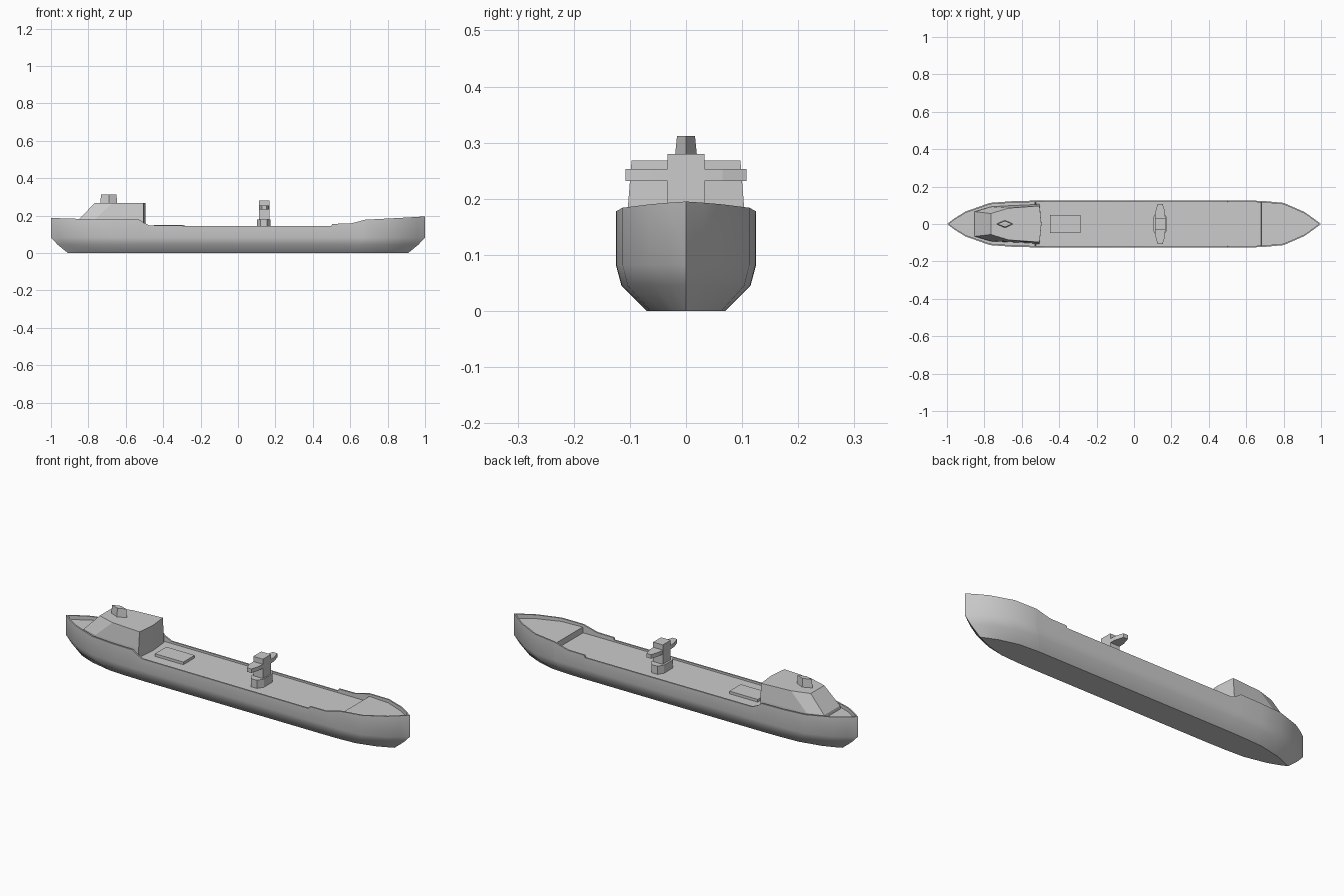
import bpy, bmesh

if "Cube" in bpy.data.objects:
    bpy.data.objects.remove(bpy.data.objects["Cube"])


def finish(bm, name):
    bmesh.ops.remove_doubles(bm, verts=bm.verts, dist=1e-5)
    bmesh.ops.recalc_face_normals(bm, faces=bm.faces)
    me = bpy.data.meshes.new(name)
    bm.to_mesh(me)
    bm.free()
    ob = bpy.data.objects.new(name, me)
    bpy.context.collection.objects.link(ob)
    return ob


def loft(name, rings):
    """Skin closed rings of equal length and cap both ends."""
    bm = bmesh.new()
    vs = [[bm.verts.new(p) for p in r] for r in rings]
    n = len(rings[0])
    for a, b in zip(vs, vs[1:]):
        for i in range(n):
            j = (i + 1) % n
            bm.faces.new((a[i], a[j], b[j], b[i]))
    bm.faces.new(vs[0])
    bm.faces.new(vs[-1])
    return finish(bm, name)


def plan(half, z):
    """Mirror a half outline (x, y) across y = 0 at height z."""
    right = [(x, -y, z) for x, y in half]
    left = [(x, y, z) for x, y in reversed(half) if y > 0]
    return right + left


def box(name, x0, x1, y0, y1, z0, z1):
    base = [(x0, y0), (x1, y0), (x1, y1), (x0, y1)]
    return loft(name, [[(x, y, z) for x, y in base] for z in (z0, z1)])


# Hull: stations of (x, half width, rail height, deck height)
stations = [
    (-1.0, 0, .188, .165), (-.96, .030, .186, .165), (-.90, .067, .184, .165),
    (-.77, .113, .180, .165), (-.65, .122, .178, .165), (-.53, .125, .178, .165),
    (-.525, .125, .177, .135), (-.505, .125, .162, .135), (-.47, .125, .146, .135),
    (.50, .125, .144, .135), (.503, .125, .156, .135), (.60, .125, .157, .135),
    (.68, .124, .178, .135), (.682, .124, .178, .165), (.80, .113, .184, .167),
    (.91, .065, .190, .170), (.96, .030, .193, .171), (1.0, 0, .195, .172)]
# Levels of (x scale, width scale, height)
levels = [(.91, .56, 0), (.965, .92, .045), (1, 1, .082)]

bm = bmesh.new()
rows = []
for x, w, rail, deck in stations:
    wi = max(w - .008, 0)
    xi = max(-.988, min(.988, x))
    half = [(x * sx, w * sw, z) for sx, sw, z in levels]
    half += [(x, w, rail), (xi, wi, rail), (xi, wi, deck)]
    ring = half + [(a, -b, c) for a, b, c in reversed(half)]
    rows.append([bm.verts.new(p) for p in ring])
for a, b in zip(rows, rows[1:]):
    for i in range(len(a)):
        j = (i + 1) % len(a)
        bm.faces.new((a[i], a[j], b[j], b[i]))
bmesh.ops.dissolve_degenerate(bm, dist=1e-5, edges=bm.edges)
hull = finish(bm, "hull")
bpy.context.view_layer.objects.active = hull
hull.select_set(True)
bpy.ops.object.shade_smooth_by_angle(angle=0.6)

# Deckhouse at the stern, with sloping aft end and slightly bowed front
loft("deckhouse", [
    plan([(-.86, .066), (-.77, .092), (-.505, .108), (-.495, 0)], .135),
    plan([(-.85, .066), (-.765, .092), (-.505, .104), (-.495, 0)], .18),
    plan([(-.765, .056), (-.67, .085), (-.505, .097), (-.495, 0)], .268)])

# Funnel with diamond plan
loft("funnel", [
    plan([(-.737, 0), (-.69, .021), (-.645, 0)], .262),
    plan([(-.732, 0), (-.69, .016), (-.65, 0)], .312)])

# Cargo hatch
box("cargo_hatch", -.45, -.285, -.047, .047, .13, .149)

# Deck crane: base, column, head and two tapered arms
base = [(.12, .065), (.102, .03), (.102, 0)]
base = base[::-1] + [(.155, .065), (.175, .03), (.175, 0)]
base = [(.102, 0), (.102, .035), (.12, .065), (.155, .065), (.175, .035), (.175, 0)]
loft("crane_base", [plan(base, z) for z in (.13, .178)])
box("crane_column", .112, .168, -.033, .033, .17, .28)
for side, s in (("left", 1), ("right", -1)):
    loft("crane_arm_" + side, [
        [(.14 + h * a, s * y, z) for h, z in ((-1, .232), (1, .232), (1, .253), (-1, .253))]
        for y, a in ((.02, .028), (.065, .026), (.108, .013))])
